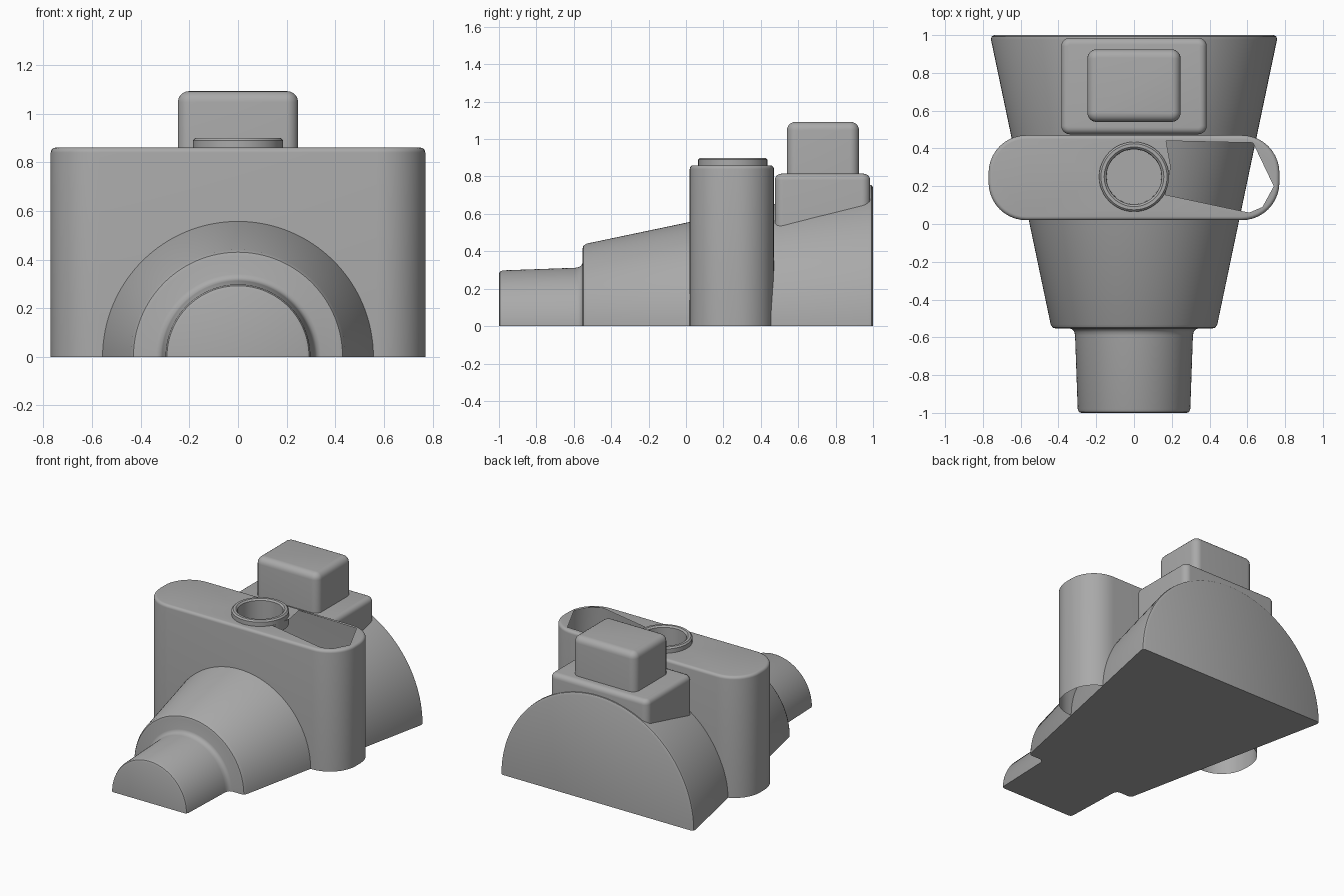
import bpy, bmesh
from math import pi, sin, cos, radians
from mathutils import Vector

cube = bpy.data.objects.get("Cube")
if cube:
    bpy.data.objects.remove(cube, do_unlink=True)

grey = bpy.data.materials.new("plain_grey")
grey.use_nodes = True
grey.diffuse_color = (0.4, 0.4, 0.4, 1)
grey.node_tree.nodes["Principled BSDF"].inputs["Base Color"].default_value = grey.diffuse_color


def finish(name, bm):
    """Turn a bmesh into a smooth-shaded grey object."""
    bmesh.ops.recalc_face_normals(bm, faces=bm.faces)
    mesh = bpy.data.meshes.new(name)
    bm.to_mesh(mesh)
    bm.free()
    mesh.materials.append(grey)
    obj = bpy.data.objects.new(name, mesh)
    bpy.context.collection.objects.link(obj)
    bpy.ops.object.select_all(action='DESELECT')
    obj.select_set(True)
    bpy.context.view_layer.objects.active = obj
    bpy.ops.object.shade_smooth_by_angle(angle=radians(35))
    return obj


def lathe(name, points, axis, angle, steps):
    """Spin a profile around an axis and close any flat opening."""
    bm = bmesh.new()
    verts = [bm.verts.new(p) for p in points]
    edges = [bm.edges.new(pair) for pair in zip(verts, verts[1:])]
    bmesh.ops.spin(bm, geom=verts + edges, cent=(0, 0, 0), axis=axis,
                   angle=angle, steps=steps)
    bmesh.ops.remove_doubles(bm, verts=bm.verts, dist=0.0005)
    if angle < 2 * pi:
        rim = [e for e in bm.edges if e.is_boundary]
        bmesh.ops.holes_fill(bm, edges=rim, sides=0)
    return finish(name, bm)


def add_loop(bm, points):
    verts = [bm.verts.new(p) for p in points]
    edges = [bm.edges.new((v, verts[i - 1])) for i, v in enumerate(verts)]
    return verts, edges


def outline(half_x, y0, y1, radius, inset, z, steps=10):
    """Rounded rectangle in plan, shrunk by inset."""
    mid, half_y = (y0 + y1) / 2, (y1 - y0) / 2
    r = radius - inset
    points = []
    for quarter, (sx, sy) in enumerate([(1, 1), (-1, 1), (-1, -1), (1, -1)]):
        for i in range(steps + 1):
            a = (quarter + i / steps) * pi / 2
            points.append(Vector((sx * (half_x - radius) + r * cos(a),
                                  mid + sy * (half_y - radius) + r * sin(a), z)))
    return points


def rounded_block(name, half_x, y0, y1, z0, z1, radius, soft, holes=()):
    """Open-bottomed block with a softened top edge and optional top openings."""
    bm = bmesh.new()
    levels = [(0, z0)]
    for i in range(6):
        a = i / 5 * pi / 2
        levels.append((soft * (1 - cos(a)), z1 - soft + soft * sin(a)))
    loops = [add_loop(bm, outline(half_x, y0, y1, radius, i, z)) for i, z in levels]
    for (low, _), (high, _) in zip(loops, loops[1:]):
        for i in range(len(low)):
            bm.faces.new((low[i - 1], low[i], high[i], high[i - 1]))
    top_edges = list(loops[-1][1])
    for hole in holes:
        top_edges += add_loop(bm, [(x, y, z1) for x, y in hole])[1]
    if holes:
        bmesh.ops.triangle_fill(bm, use_beauty=True, edges=top_edges, normal=(0, 0, 1))
    else:
        bm.faces.new(loops[-1][0])
    return finish(name, bm)


# Half-round tapering body with the narrow barrel at the front
body_profile = [(0, -1), (0.28, -1), (0.292, -0.995), (0.298, -0.98),
                (0.312, -0.59), (0.316, -0.572), (0.325, -0.559), (0.34, -0.553),
                (0.415, -0.553), (0.43, -0.549), (0.441, -0.532),
                (0.757, 0.975), (0.755, 0.992), (0.74, 1), (0, 1)]
lathe("half_round_body", [(r, y, 0) for r, y in body_profile], (0, -1, 0), pi, 64)

# Upright slab, hollow, with a round opening and an irregular gap on top
dial_y = 0.25
round_hole = [(0.165 * cos(i * pi / 20), dial_y + 0.165 * sin(i * pi / 20))
              for i in range(40)]
gap = [(0.166, 0.155), (0.61, 0.06), (0.68, 0.09), (0.74, 0.2),
       (0.63, 0.43), (0.17, 0.44), (0.195, 0.3)]
rounded_block("upright_slab", 0.77, 0.02, 0.47, 0, 0.86, 0.2, 0.02,
              holes=(round_hole, gap))

# Raised ring with a cup sunk into the slab
ring_profile = [(0.185, 0.8), (0.185, 0.89), (0.175, 0.9), (0.158, 0.9),
                (0.147, 0.89), (0.145, 0.7), (0, 0.7)]
ring = lathe("ring_cup", [(r, 0, z) for r, z in ring_profile], (0, 0, 1), 2 * pi, 48)
ring.location.y = dial_y

# Rear housing and the block on top of it
rounded_block("rear_housing", 0.385, 0.475, 0.985, 0.45, 0.815, 0.045, 0.035)
rounded_block("top_block", 0.247, 0.54, 0.925, 0.7, 1.092, 0.05, 0.045)
